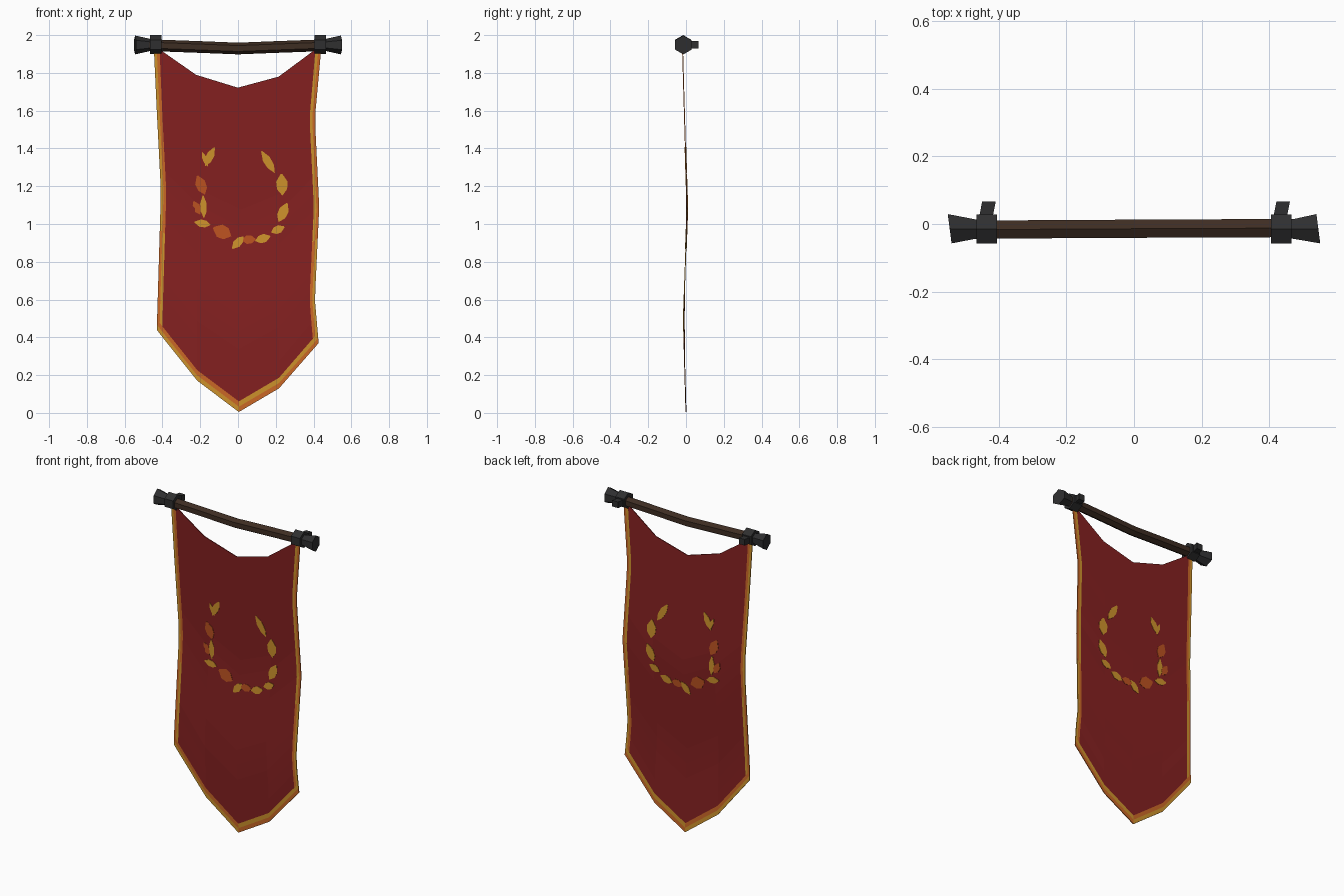
import bpy, bmesh, math

if "Cube" in bpy.data.objects:
    bpy.data.objects.remove(bpy.data.objects["Cube"])

def material(name, rgb):
    m = bpy.data.materials.new(name)
    m.diffuse_color = (*rgb, 1)
    m.use_nodes = True
    m.node_tree.nodes["Principled BSDF"].inputs["Base Color"].default_value = m.diffuse_color
    return m

RED = material("red cloth", (0.235, 0.015, 0.015))
GOLD = material("gold thread", (0.62, 0.29, 0.025))
ORANGE = material("orange thread", (0.60, 0.14, 0.02))
RUST = material("rust leaf", (0.50, 0.085, 0.015))
WOOD = material("dark wood", (0.048, 0.026, 0.016))
IRON = material("black iron", (0.028, 0.028, 0.029))

def make(name, verts, faces, mats, indices=None):
    me = bpy.data.meshes.new(name)
    me.from_pydata(verts, [], faces)
    for m in mats:
        me.materials.append(m)
    if indices:
        me.polygons.foreach_set("material_index", indices)
    bm = bmesh.new()
    bm.from_mesh(me)
    bmesh.ops.recalc_face_normals(bm, faces=bm.faces)
    bm.to_mesh(me)
    bm.free()
    ob = bpy.data.objects.new(name, me)
    bpy.context.collection.objects.link(ob)
    return ob

def interp(pts, t):
    if t <= pts[0][0]:
        return pts[0][1]
    for (a, va), (b, vb) in zip(pts, pts[1:]):
        if t <= b:
            return va + (vb - va) * (t - a) / (b - a)
    return pts[-1][1]

def tube(name, rings, mat, sides=6):
    """Rings along x: (x, y, z, radius, skew of x over y)."""
    v, f = [], []
    for x, y, z, r, skew in rings:
        for i in range(sides):
            a = math.pi / 2 + i * math.tau / sides
            dy = r * math.cos(a)
            v.append((x + skew * dy, y + dy, z + r * math.sin(a)))
    for k in range(len(rings) - 1):
        for i in range(sides):
            j = (i + 1) % sides
            f.append((k * sides + i, k * sides + j, (k + 1) * sides + j, (k + 1) * sides + i))
    f.append(tuple(range(sides)))
    f.append(tuple(range((len(rings) - 1) * sides, len(rings) * sides)))
    return make(name, v, f, [mat])

# Cloth profile curves
LEFT = [(0.44, -0.43), (1.17, -0.408), (1.6, -0.43), (1.92, -0.445)]
RIGHT = [(0.37, 0.427), (0.6, 0.407), (1.09, 0.43), (1.56, 0.407), (1.92, 0.44)]
TOP = [(0, 1.92), (0.04, 1.925), (0.265, 1.78), (0.5, 1.72), (0.755, 1.78), (0.96, 1.925), (1, 1.92)]
BOTTOM = [(0, 0.44), (0.235, 0.18), (0.51, 0.003), (0.755, 0.13), (1, 0.37)]
WAVE = [(0, 0.0), (0.5, -0.014), (1.08, 0.007), (1.5, -0.006), (1.92, -0.018)]

# Banner cloth: grid with border strips coloured by column and row
cols = [0, 0.017, 0.034, 0.25, 0.507, 0.755, 0.966, 0.983, 1]
ROWS, TRIM = 18, 0.056
nc = len(cols)
verts, faces, mi = [], [], []
for r in range(ROWS + 3):
    for u in cols:
        t, b = interp(TOP, u), interp(BOTTOM, u)
        if r <= ROWS:
            z = t + (b + TRIM - t) * r / ROWS
        else:
            z = b + TRIM * (ROWS + 2 - r) / 2
        lx, rx = interp(LEFT, z), interp(RIGHT, z)
        verts.append((lx + (rx - lx) * u, interp(WAVE, z), z))
for r in range(ROWS + 2):
    for c in range(nc - 1):
        a = r * nc + c
        faces.append((a, a + 1, a + nc + 1, a + nc))
        if r >= ROWS:                       # bottom border
            outer = r == ROWS + 1
            m = (2 if outer else 1) if c >= 4 else (1 if outer else 2)
        elif c < 2:                         # left border
            m = 1 if (c == 0) == (r < 12) else 2
        elif c > nc - 4:                    # right border
            m = 2 if (c == nc - 2) == (r < 12) else 1
        else:
            m = 0
        mi.append(m)
cloth = make("banner_cloth", verts, faces, [RED, GOLD, ORANGE], mi)
sol = cloth.modifiers.new("thickness", 'SOLIDIFY')
sol.thickness = 0.005
sol.offset = 0

# Wreath leaves: base x, z, tip x, z, width, colour; thin plates through the cloth
leaves = [
    (-0.175, 1.305, -0.125, 1.405, 0.040, GOLD), (-0.160, 1.305, -0.190, 1.380, 0.024, GOLD),
    (-0.175, 1.155, -0.215, 1.255, 0.055, RUST),
    (-0.180, 1.030, -0.185, 1.150, 0.035, GOLD), (-0.200, 1.050, -0.235, 1.120, 0.040, RUST),
    (-0.145, 0.995, -0.230, 1.010, 0.040, GOLD),
    (-0.035, 0.935, -0.130, 0.980, 0.072, RUST),
    (0.030, 0.935, -0.030, 0.870, 0.042, GOLD),
    (0.095, 0.920, 0.020, 0.915, 0.045, RUST),
    (0.090, 0.910, 0.170, 0.935, 0.045, GOLD),
    (0.175, 0.955, 0.245, 0.985, 0.042, GOLD),
    (0.215, 1.010, 0.260, 1.110, 0.052, GOLD),
    (0.235, 1.150, 0.230, 1.265, 0.060, GOLD),
    (0.195, 1.270, 0.125, 1.385, 0.042, GOLD),
]
for n, (bx, bz, tx, tz, w, mat) in enumerate(leaves):
    dx, dz = tx - bx, tz - bz
    ln = math.hypot(dx, dz)
    nx, nz = -dz / ln * w / 2, dx / ln * w / 2
    outline = [(0, 0), (0.3, 0.9), (0.65, 1), (1, 0.15), (1, -0.15), (0.65, -1), (0.3, -0.9)]
    pts = [(bx + dx * s + nx * k, bz + dz * s + nz * k) for s, k in outline]
    N = len(pts)
    v = [(x, interp(WAVE, z) + o, z) for o in (-0.0045, 0.0045) for x, z in pts]
    f = [tuple(range(N)), tuple(range(N, 2 * N))]
    f += [(i, (i + 1) % N, N + (i + 1) % N, N + i) for i in range(N)]
    make(f"wreath_leaf_{n + 1}", v, f, [mat])

# Sagging crossbar
tube("crossbar", [(-0.5, -0.017, 1.948, 0.031, 0), (-0.2, -0.015, 1.937, 0.031, 0),
                  (0, -0.014, 1.929, 0.031, 0), (0.2, -0.013, 1.937, 0.031, 0),
                  (0.5, -0.012, 1.948, 0.031, 0)], WOOD)

# Iron clamps, flared end caps and wall tabs
for side, s in (("left", -1), ("right", 1)):
    cx = s * 0.435
    tube(side + "_clamp", [(cx - 0.03, -0.015, 1.95, 0.05, 0),
                           (cx + 0.03, -0.015, 1.95, 0.05, 0)], IRON)
    tube(side + "_end_cap", [(s * 0.455, -0.015, 1.948, 0.030, 0),
                             (s * 0.545, -0.014, 1.948, 0.050, -0.13)], IRON)
    v = [(cx + dx + sh, y, z) for y, sh in ((0.015, -0.004), (0.066, 0.006))
         for dx, z in ((-0.02, 1.93), (0.02, 1.93), (0.02, 1.968), (-0.02, 1.968))]
    f = [(0, 1, 2, 3), (4, 5, 6, 7)] + [(i, (i + 1) % 4, 4 + (i + 1) % 4, 4 + i) for i in range(4)]
    make(side + "_wall_tab", v, f, [IRON])
